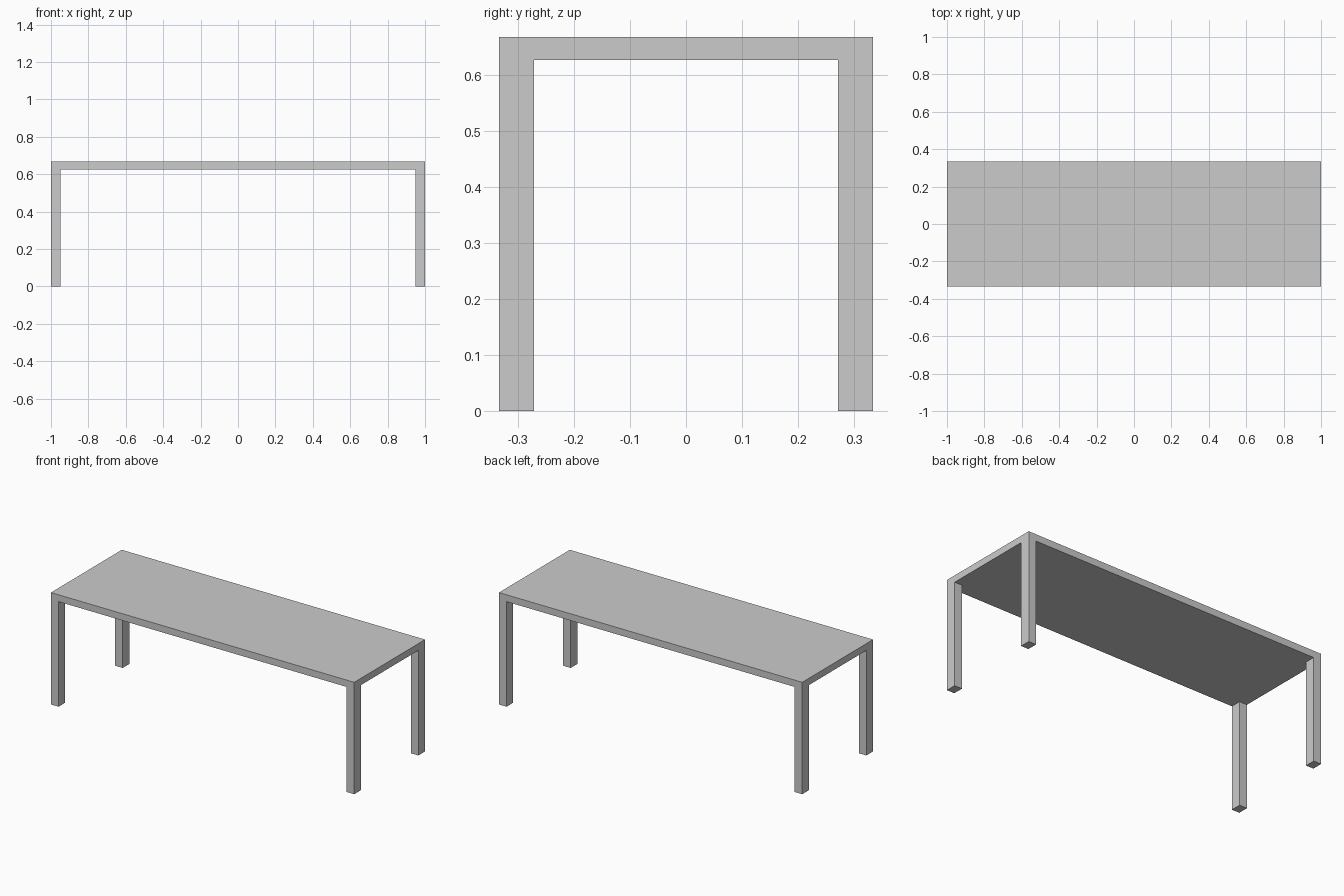
import bpy

if "Cube" in bpy.data.objects:
    bpy.data.objects.remove(bpy.data.objects["Cube"])

HALF_X, HALF_Y = 1.0, 0.3335
HEIGHT, THICK = 0.667, 0.041
LEG_X, LEG_Y = 0.05, 0.0625
LEG_H = HEIGHT - THICK


def box(name, size, centre):
    bpy.ops.mesh.primitive_cube_add(size=1, location=centre)
    obj = bpy.context.object
    obj.name = name
    obj.scale = size
    bpy.ops.object.transform_apply(location=False, rotation=False, scale=True)
    return obj


# Table top slab
box("table_top", (2 * HALF_X, 2 * HALF_Y, THICK), (0, 0, HEIGHT - THICK / 2))

# Four corner legs, flush with the edges of the top
for y_name, sy in (("front", -1), ("back", 1)):
    for x_name, sx in (("left", -1), ("right", 1)):
        box(f"{y_name}_{x_name}_leg", (LEG_X, LEG_Y, LEG_H),
            (sx * (HALF_X - LEG_X / 2), sy * (HALF_Y - LEG_Y / 2), LEG_H / 2))
